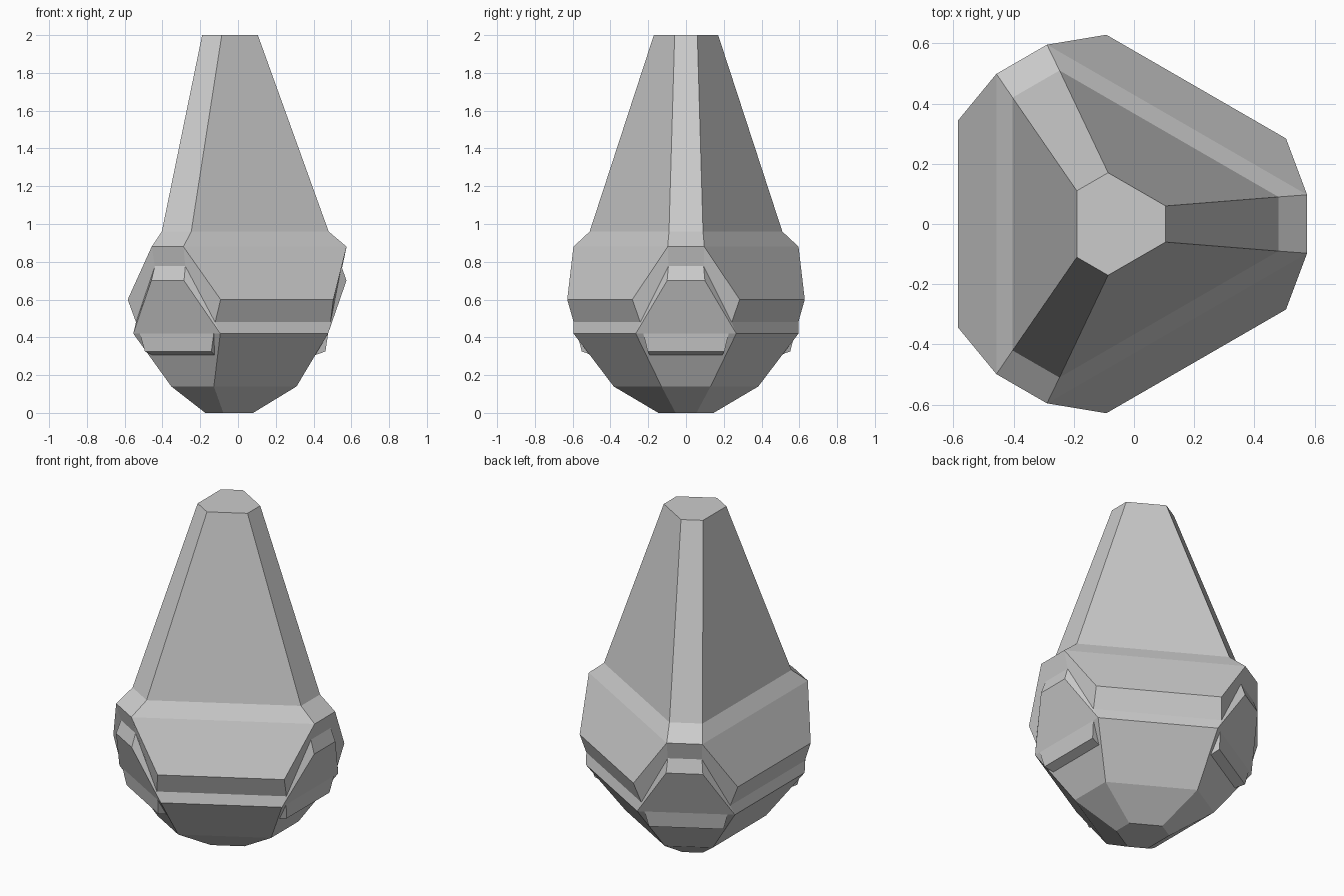
import bpy, bmesh
from math import cos, sin, pi

if "Cube" in bpy.data.objects:
    bpy.data.objects.remove(bpy.data.objects["Cube"])

AXIS_X = -0.057   # three-fold axis, so that the bounding box is centred


def corner_point(r, w, z, k):
    """Point at distance r and sideways offset w, for corner k of three."""
    a = k * 2 * pi / 3
    return (AXIS_X + r * cos(a) - w * sin(a), r * sin(a) + w * cos(a), z)


def finish(bm, name):
    bmesh.ops.recalc_face_normals(bm, faces=bm.faces)
    mesh = bpy.data.meshes.new(name)
    bm.to_mesh(mesh)
    bm.free()
    obj = bpy.data.objects.new(name, mesh)
    bpy.context.collection.objects.link(obj)
    return obj


# Each level: (corner r, w, z), (flat-side r, w, z); one entry when they coincide
levels = [
    [(0.162, 0.06, 2.0)],
    [(0.537, 0.09, 0.96)],
    [(0.632, 0.097, 0.88)],
    [(0.632, 0.097, 0.88), (0.562, 0.284, 0.60)],    # lower edge of upper shell
    [(0.605, 0.093, 0.777), (0.547, 0.242, 0.48)],   # groove
    [(0.631, 0.10, 0.70), (0.534, 0.266, 0.42)],     # upper edge of lower shell
    [(0.534, 0.266, 0.42)],
    [(0.367, 0.13, 0.14)],
    [(0.137, 0.055, 0.0)],
]

# Faceted body
bm = bmesh.new()
shared = {}


def vert(co):
    key = tuple(round(c, 4) + 0.0 for c in co)
    if key not in shared:
        shared[key] = bm.verts.new(co)
    return shared[key]


def add_face(verts):
    unique = list(dict.fromkeys(verts))
    if len(unique) > 2:
        bm.faces.new(unique)


rings = []
for level in levels:
    (rc, wc, zc), (rf, wf, zf) = level[0], level[-1]
    rings.append([vert(corner_point(r, w, z, k)) for k in range(3)
                  for r, w, z in ((rf, -wf, zf), (rc, -wc, zc), (rc, wc, zc), (rf, wf, zf))])
for up, low in zip(rings, rings[1:]):
    for i in range(12):
        j = (i + 1) % 12
        add_face((up[i], up[j], low[j], low[i]))
add_face(rings[0])
add_face(rings[-1])
finish(bm, "body")

# Lip under each corner panel
lip = [(0.534, 0.226, 0.42), (0.520, 0.203, 0.325), (0.455, 0.19, 0.303)]
bm = bmesh.new()
for k in range(3):
    a = [bm.verts.new(corner_point(r, -w, z, k)) for r, w, z in lip]
    b = [bm.verts.new(corner_point(r, w, z, k)) for r, w, z in lip]
    bm.faces.new(a)
    bm.faces.new(b)
    for i in range(3):
        j = (i + 1) % 3
        bm.faces.new((a[i], a[j], b[j], b[i]))
finish(bm, "corner_lips")
